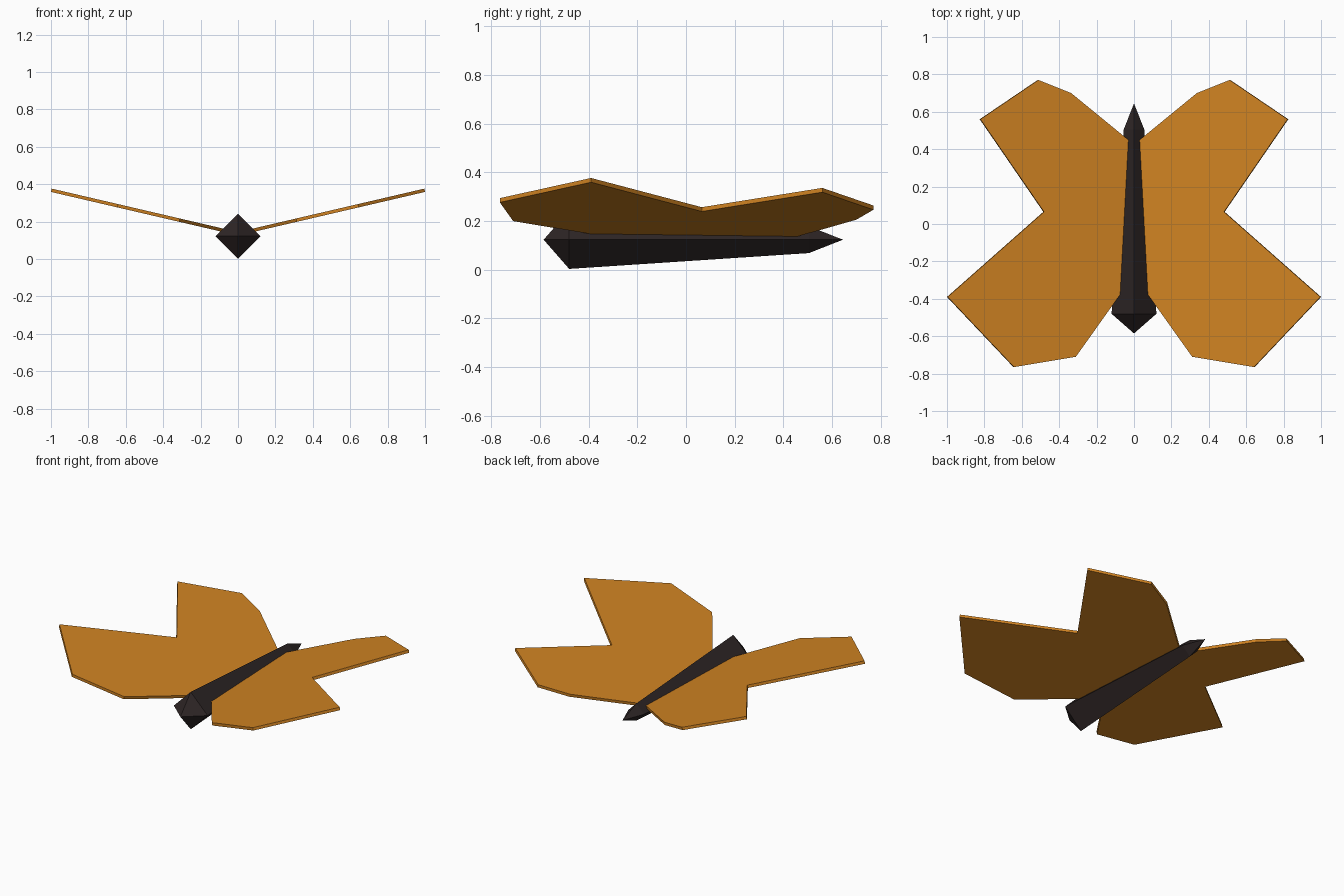
import bpy
import bmesh
from math import sin, cos, pi
from mathutils import Vector

cube = bpy.data.objects.get("Cube")
if cube:
    bpy.data.objects.remove(cube)


def make_material(name, rgb):
    mat = bpy.data.materials.new(name)
    mat.use_nodes = True
    mat.diffuse_color = (*rgb, 1)
    bsdf = mat.node_tree.nodes["Principled BSDF"]
    bsdf.inputs["Base Color"].default_value = (*rgb, 1)
    bsdf.inputs["Roughness"].default_value = 0.8
    return mat


def finish(name, bm, mat):
    bmesh.ops.recalc_face_normals(bm, faces=bm.faces)
    mesh = bpy.data.meshes.new(name)
    bm.to_mesh(mesh)
    bm.free()
    mesh.materials.append(mat)
    obj = bpy.data.objects.new(name, mesh)
    bpy.context.collection.objects.link(obj)
    return obj


orange = make_material("wing orange", (0.63, 0.225, 0.016))
dark = make_material("body dark brown", (0.027, 0.019, 0.019))

# Body: diamond cross-section, pointed at the head and the tail
AXIS_Z = 0.123
bm = bmesh.new()
head = bm.verts.new((0, -0.585, AXIS_Z))
tail = bm.verts.new((0, 0.645, AXIS_Z))
rings = []
for y, r in ((-0.48, 0.12), (0.505, 0.055)):
    rings.append([bm.verts.new((r * cos(i * pi / 2), y, AXIS_Z + r * sin(i * pi / 2)))
                  for i in range(4)])
front, back = rings
for i in range(4):
    j = (i + 1) % 4
    bm.faces.new((head, front[i], front[j]))
    bm.faces.new((front[i], back[i], back[j], front[j]))
    bm.faces.new((tail, back[j], back[i]))
finish("body", bm, dark)

# Wings: one flat raised plate per side, rooted inside the body
OUTLINE = [(0.01, 0.43), (0.34, 0.70), (0.515, 0.77), (0.825, 0.56), (0.485, 0.065),
           (1.0, -0.39), (0.645, -0.765), (0.315, -0.71), (0.08, -0.38), (0.01, -0.28)]
SLOPE = 0.233
THICKNESS = 0.018
for name, side in (("left_wing", 1), ("right_wing", -1)):
    bm = bmesh.new()
    base = [bm.verts.new((side * x, y, 0.126 + SLOPE * x)) for x, y in OUTLINE]
    face = bm.faces.new(base)
    lift = Vector((-side * SLOPE, 0, 1)).normalized() * THICKNESS
    top = bmesh.ops.extrude_face_region(bm, geom=[face], use_keep_orig=True)["geom"]
    bmesh.ops.translate(bm, vec=lift,
                        verts=[v for v in top if isinstance(v, bmesh.types.BMVert)])
    finish(name, bm, orange)
